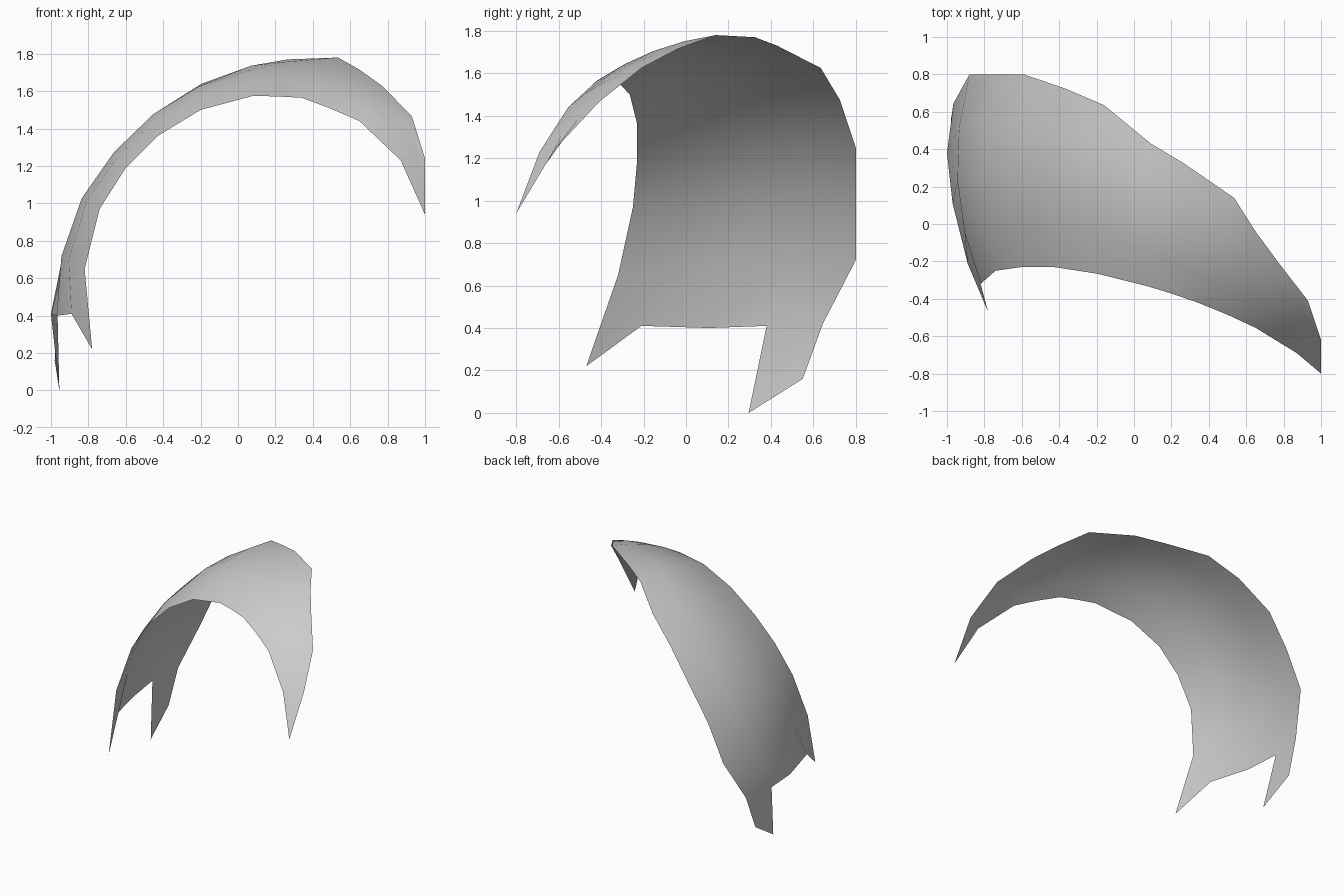
import bpy
import bmesh
from mathutils import Vector

cube = bpy.data.objects.get("Cube")
if cube:
    bpy.data.objects.remove(cube, do_unlink=True)

# Single grey material
grey = bpy.data.materials.new("plain_grey")
grey.use_nodes = True
color = (0.6, 0.6, 0.6, 1.0)
grey.diffuse_color = color
grey.node_tree.nodes["Principled BSDF"].inputs["Base Color"].default_value = color

# Cross-sections from the base to the tip: front edge, back edge, outward bulge
ribs = [
    ((-0.82, -0.32, 0.65), (-0.88, 0.80, 0.72), 0.100),
    ((-0.74, -0.25, 0.97), (-0.75, 0.80, 1.00), 0.100),
    ((-0.60, -0.23, 1.19), (-0.59, 0.80, 1.25), 0.087),
    ((-0.43, -0.23, 1.36), (-0.37, 0.725, 1.475), 0.080),
    ((-0.20, -0.265, 1.50), (-0.16, 0.635, 1.625), 0.070),
    ((0.08, -0.335, 1.575), (0.09, 0.43, 1.73), 0.065),
    ((0.21, -0.375, 1.572), (0.265, 0.325, 1.77), 0.050),
    ((0.34, -0.42, 1.565), (0.535, 0.14, 1.78), 0.035),
    ((0.50, -0.485, 1.505), (0.65, -0.04, 1.715), 0.030),
    ((0.65, -0.555, 1.44), (0.775, -0.21, 1.625), 0.025),
    ((0.87, -0.69, 1.23), (0.93, -0.41, 1.465), 0.015),
    ((1.00, -0.80, 0.94), (1.00, -0.62, 1.24), 0.0),
]
# Notched lower rim, and the long prong under its back corner
rim = [(-0.78, -0.47, 0.22), (-0.89, -0.21, 0.41), (-0.97, 0.11, 0.40),
       (-1.0, 0.38, 0.41), (-0.965, 0.645, 0.42)]
prong = [(-0.955, 0.295, 0.0), (-0.98, 0.55, 0.16)]

bm = bmesh.new()
mids = [(Vector(f) + Vector(b)) / 2 for f, b, _ in ribs]
rows = [[bm.verts.new(p) for p in rim]]
for i, (f, b, bulge) in enumerate(ribs):
    f, b = Vector(f), Vector(b)
    along = mids[min(i + 1, len(mids) - 1)] - mids[max(i - 1, 0)]
    outward = along.cross(b - f).normalized()
    row = []
    for s in (-1, -0.5, 0, 0.5, 1):
        row.append(bm.verts.new(f.lerp(b, (s + 1) / 2) + outward * bulge * (1 - s * s)))
    rows.append(row)

# Skin the curved shell between neighbouring rows
for low, high in zip(rows, rows[1:]):
    for j in range(4):
        bm.faces.new((low[j], high[j], high[j + 1], low[j + 1]))
tip = [bm.verts.new(p) for p in prong]
bm.faces.new((tip[0], rows[0][3], rows[0][4], tip[1]))
bm.normal_update()
for face in bm.faces:
    face.smooth = True

mesh = bpy.data.meshes.new("curved_shell")
bm.to_mesh(mesh)
bm.free()
mesh.materials.append(grey)
shell = bpy.data.objects.new("curved_shell", mesh)
bpy.context.collection.objects.link(shell)
